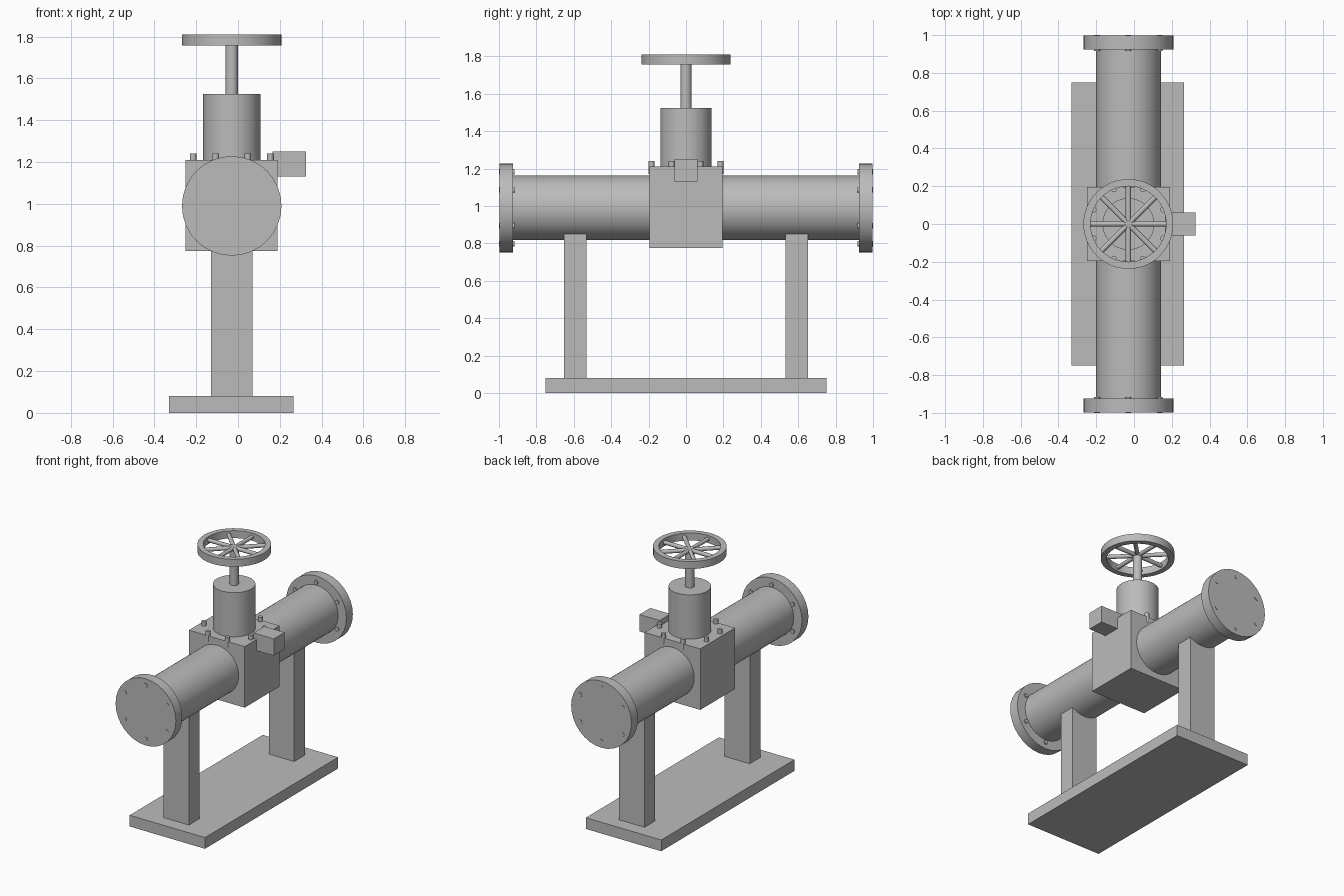
import bpy, bmesh, math
from mathutils import Matrix, Vector

old = bpy.data.objects.get("Cube")
if old:
    bpy.data.objects.remove(old, do_unlink=True)

grey = bpy.data.materials.new("plain grey metal")
grey.use_nodes = True
grey.diffuse_color = (0.5, 0.5, 0.5, 1)
grey.node_tree.nodes["Principled BSDF"].inputs["Base Color"].default_value = (0.5, 0.5, 0.5, 1)

CX = -0.03      # valve axis
PIPE_Z = 0.99   # pipe centre height


def finish(bm, name, smooth=False):
    bmesh.ops.recalc_face_normals(bm, faces=bm.faces)
    mesh = bpy.data.meshes.new(name)
    bm.to_mesh(mesh)
    bm.free()
    mesh.materials.append(grey)
    obj = bpy.data.objects.new(name, mesh)
    bpy.context.collection.objects.link(obj)
    if smooth:
        bpy.ops.object.select_all(action='DESELECT')
        obj.select_set(True)
        bpy.context.view_layer.objects.active = obj
        bpy.ops.object.shade_smooth_by_angle(angle=math.radians(35))
    return obj


def box(name, low, high):
    low, high = Vector(low), Vector(high)
    bm = bmesh.new()
    bmesh.ops.create_cube(bm, size=1, matrix=Matrix.Translation((low + high) / 2)
                          @ Matrix.Diagonal((high - low).to_4d()))
    return finish(bm, name)


def add_rod(bm, start, end, radius, sides):
    start, end = Vector(start), Vector(end)
    axis = end - start
    turn = axis.to_track_quat('Z', 'Y').to_matrix().to_4x4()
    bmesh.ops.create_cone(bm, cap_ends=True, segments=sides, radius1=radius, radius2=radius,
                          depth=axis.length, matrix=Matrix.Translation((start + end) / 2) @ turn)


def cylinder(name, start, end, radius, sides=32):
    bm = bmesh.new()
    add_rod(bm, start, end, radius, sides)
    return finish(bm, name, True)


# Stand
box("base_plate", (-0.33, -0.75, 0), (0.265, 0.75, 0.08))
for side, end in ((-1, "front"), (1, "back")):
    y = side * 0.593
    box(end + "_support", (CX - 0.1, y - 0.06, 0.08), (CX + 0.1, y + 0.06, 0.855))

# Pipe and end flanges with bolts
cylinder("pipe", (CX, -0.996, PIPE_Z), (CX, 0.996, PIPE_Z), 0.172, 64)
for side, end in ((-1, "front"), (1, "back")):
    cylinder(end + "_flange", (CX, side * 0.925, PIPE_Z), (CX, side * 0.997, PIPE_Z), 0.238)
    bm = bmesh.new()
    for i in range(6):
        a = math.radians(30 + 60 * i)
        x, z = CX + 0.192 * math.cos(a), PIPE_Z + 0.192 * math.sin(a)
        add_rod(bm, (x, side * 0.917, z), (x, side, z), 0.015, 12)
    finish(bm, end + "_flange_bolts", True)

# Valve body, side box and bonnet
box("valve_body", (CX - 0.22, -0.196, 0.775), (CX + 0.22, 0.196, 1.21))
box("side_box", (0.165, -0.061, 1.13), (0.325, 0.061, 1.25))
cylinder("bonnet", (CX, 0, 1.2), (CX, 0, 1.525), 0.137, 48)
bm = bmesh.new()
for i in range(8):
    a = math.radians(22.5 + 45 * i)
    x, y = CX + 0.2 * math.cos(a), 0.2 * math.sin(a)
    add_rod(bm, (x, y, 1.17), (x, y, 1.24), 0.016, 12)
finish(bm, "bonnet_bolts", True)

# Stem and handwheel
cylinder("stem", (CX, 0, 1.52), (CX, 0, 1.785), 0.03, 24)
bm = bmesh.new()
profile = [(0.2, 1.757), (0.238, 1.757), (0.238, 1.81), (0.2, 1.81)]
loop = [bm.verts.new((r, 0, z)) for r, z in profile]
edges = [bm.edges.new((loop[i], loop[i - 1])) for i in range(4)]
bmesh.ops.spin(bm, geom=loop + edges, cent=(0, 0, 0), axis=(0, 0, 1),
               angle=math.tau, steps=48, use_merge=True)
bmesh.ops.remove_doubles(bm, verts=bm.verts, dist=0.0005)
bmesh.ops.translate(bm, verts=bm.verts, vec=(CX, 0, 0))
finish(bm, "handwheel_rim", True)
bm = bmesh.new()
for i in range(8):
    a = math.radians(45 * i)
    add_rod(bm, (CX, 0, 1.783),
            (CX + 0.21 * math.cos(a), 0.21 * math.sin(a), 1.783), 0.014, 12)
finish(bm, "handwheel_spokes", True)
